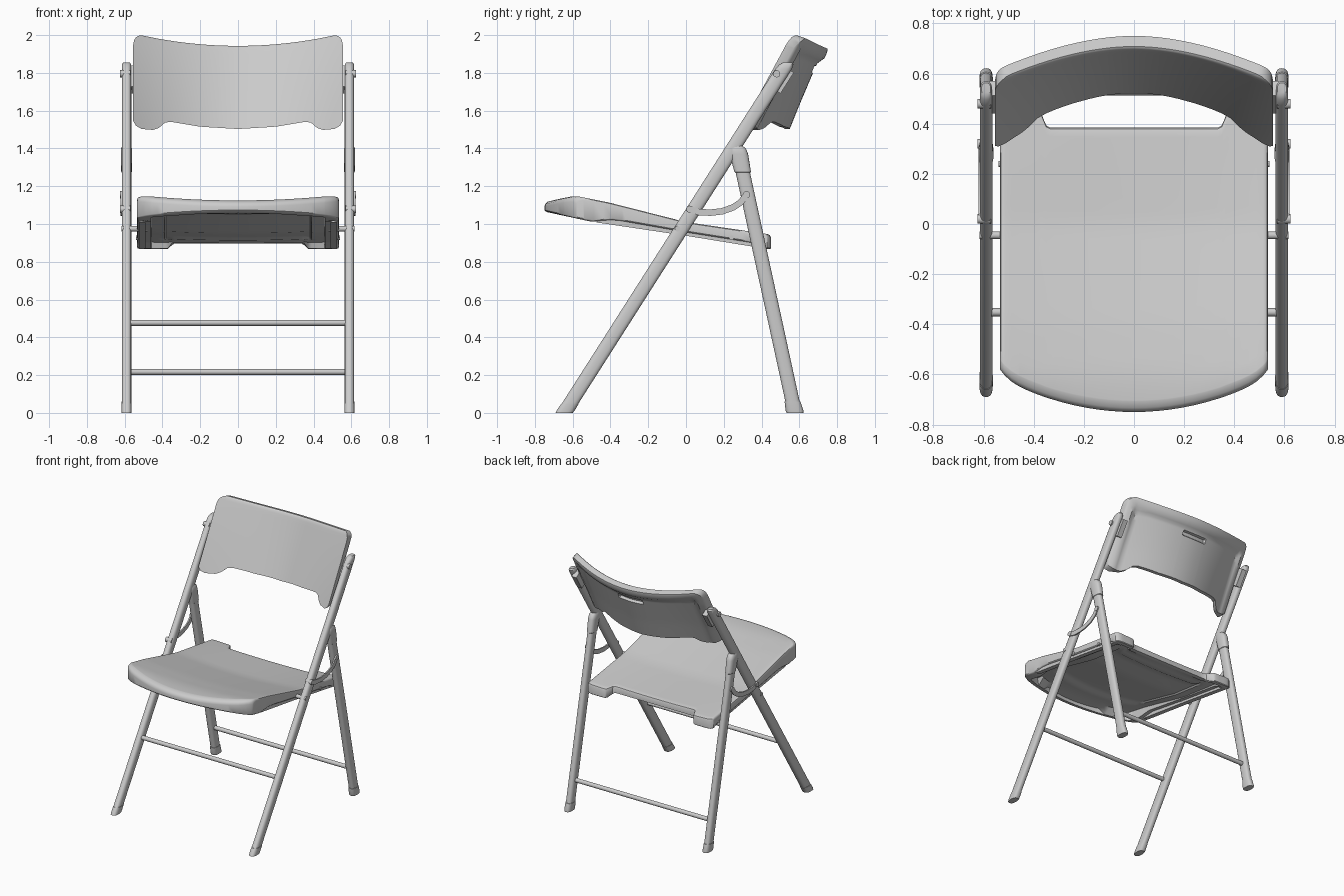
import bpy, bmesh, math
from mathutils import Vector, Matrix

if "Cube" in bpy.data.objects:
    bpy.data.objects.remove(bpy.data.objects["Cube"])

grey = bpy.data.materials.new("chair grey")
grey.use_nodes = True
grey.diffuse_color = (0.6, 0.6, 0.6, 1)
grey.node_tree.nodes["Principled BSDF"].inputs["Base Color"].default_value = (0.6, 0.6, 0.6, 1)


def finish(name, bm, angle=35):
    bmesh.ops.recalc_face_normals(bm, faces=bm.faces)
    me = bpy.data.meshes.new(name)
    bm.to_mesh(me)
    bm.free()
    me.materials.append(grey)
    me.shade_smooth()
    me.set_sharp_from_angle(angle=math.radians(angle))
    ob = bpy.data.objects.new(name, me)
    bpy.context.collection.objects.link(ob)
    return ob


def lerp(a, b, t):
    return a + (b - a) * t


def interp(pts, t):
    """Piecewise linear lookup in (position, value) pairs."""
    for (a, va), (b, vb) in zip(pts, pts[1:]):
        if t <= b:
            return lerp(va, vb, max(0, (t - a) / (b - a)))
    return pts[-1][1]


def rounding(d, r):
    """Drop of a rounded edge at distance d from the rim."""
    d = min(max(d, 0), r)
    return r - math.sqrt(r * r - (r - d) ** 2)


def spread(stops, step):
    """Fill the gaps between grid stops evenly."""
    out = []
    for a, b in zip(stops, stops[1:]):
        n = max(1, math.ceil((b - a) / step))
        out += [lerp(a, b, i / n) for i in range(n)]
    return out + [stops[-1]]


def mirrored(xs):
    return [-x for x in reversed(xs) if x > 0] + xs


def slab(name, us, vs, face, back):
    """Closed panel between two surfaces over the same grid."""
    bm = bmesh.new()
    A, B = ([[bm.verts.new(f(u, v)) for v in vs] for u in us] for f in (face, back))
    n, m = len(us) - 1, len(vs) - 1
    for g in (A, B):
        for i in range(n):
            for j in range(m):
                bm.faces.new((g[i][j], g[i + 1][j], g[i + 1][j + 1], g[i][j + 1]))
    for i in range(n):
        for j in (0, m):
            bm.faces.new((A[i][j], A[i + 1][j], B[i + 1][j], B[i][j]))
    for j in range(m):
        for i in (0, n):
            bm.faces.new((A[i][j], A[i][j + 1], B[i][j + 1], B[i][j]))
    return finish(name, bm)


def skin(name, loops):
    """Join equal point loops into a capped tube."""
    bm = bmesh.new()
    loops = [[bm.verts.new(p) for p in loop] for loop in loops]
    n = len(loops[0])
    for p, q in zip(loops, loops[1:]):
        for i in range(n):
            k = (i + 1) % n
            bm.faces.new((p[i], p[k], q[k], q[i]))
    bm.faces.new(loops[0])
    bm.faces.new(loops[-1])
    return finish(name, bm)


def squared(t):
    return math.copysign(abs(t) ** 0.75, t)


def loft(name, rings, sides=24):
    """Tube through level rounded sections given as (x, y, z, rx, ry)."""
    angles = [math.tau * i / sides for i in range(sides)]
    skin(name, [[(x + rx * squared(math.cos(a)), y + ry * squared(math.sin(a)), z)
                 for a in angles] for x, y, z, rx, ry in rings])


def rod(name, p, q, r, sides=16):
    p, q = Vector(p), Vector(q)
    d = q - p
    bm = bmesh.new()
    M = Matrix.Translation((p + q) / 2) @ d.to_track_quat('Z', 'Y').to_matrix().to_4x4()
    bmesh.ops.create_cone(bm, cap_ends=True, segments=sides, radius1=r, radius2=r,
                          depth=d.length, matrix=M)
    return finish(name, bm)


def strip(name, path, x, width, height):
    """Flat bar following (y, z) points at a given x."""
    loops = []
    for i, (y, z) in enumerate(path):
        a, b = path[max(i - 1, 0)], path[min(i + 1, len(path) - 1)]
        t = Vector((b[0] - a[0], b[1] - a[1])).normalized() * height / 2
        loops.append([(x + sx * width / 2, y - s * t.y, z + s * t.x)
                      for sx, s in ((-1, -1), (1, -1), (1, 1), (-1, 1))])
    skin(name, loops)


# Seat: dished moulding with bowed front, rear notch and deep side rims
HALF = 0.534
SEAT_Z = [(-0.75, 1.162), (-0.6, 1.155), (-0.4, 1.114), (0, 1.012), (0.45, 0.945)]
LIP_Z = [(-0.75, 1.066), (-0.5, 1.012), (-0.38, 1.022), (0, 0.955), (0.38, 0.895), (0.4, 0.872), (0.45, 0.864)]


def seat_place(x, v):
    s = abs(x) / HALF
    front = -0.75 + 0.135 * s * s + 0.035 * s ** 16
    rear = interp([(0, 0.385), (0.335, 0.385), (0.35, 0.393), (0.37, 0.44), (0.385, 0.45),
                   (0.51, 0.45), (HALF, 0.43)], abs(x))
    y = lerp(front, rear, v)
    edge = min(HALF - abs(x), rear - y)
    z = interp(SEAT_Z, y) - 0.035 * (1 - s * s) * interp([(-0.6, 1), (0, 0.8), (0.385, 0.35)], y)
    z -= rounding(edge, 0.015) + 0.7 * rounding(y - front, 0.05)
    return y, z, min(edge, y - front)


def seat_top(x, v):
    y, z, _ = seat_place(x, v)
    return x, y, z


def seat_under(x, v):
    y, z, edge = seat_place(x, v)
    under = z - 0.045
    if edge < 0.045 or abs(x) > HALF - 0.075:
        under = min(z - 0.01, interp(LIP_Z, y) + 0.4 * rounding(edge, 0.02))
    elif abs(x) < 0.385 and 0.25 < v < 0.86:
        under = z - 0.035
    return x, y, under


seat_x = spread([0, 0.335, 0.35, 0.37, 0.38, 0.39, 0.457, 0.461, 0.515, 0.525, 0.531, HALF], 0.05)
seat_v = spread([0, 0.004, 0.015, 0.037, 0.041, 0.24, 0.26, 0.85, 0.87, 0.957, 0.965, 0.985, 0.995, 1], 0.05)
slab("seat", mirrored(seat_x), seat_v, seat_top, seat_under)

# Backrest: curved, tilted panel with a rear rim, lower tabs and a hand grip
BACK = 0.555
BACK_LOW = [(0, 1.503), (0.2, 1.515), (0.35, 1.54), (0.385, 1.538), (0.42, 1.508),
            (0.45, 1.498), (0.51, 1.503), (0.54, 1.52), (BACK, 1.545)]


def rest_place(x, v):
    s = abs(x) / BACK
    low = interp(BACK_LOW, abs(x))
    top = 1.943 + 0.066 * s * s
    z = lerp(low, top - 1.2 * rounding(BACK - abs(x), 0.05), v)
    h = z - 1.5
    y = lerp(0.52 + 0.405 * h, 0.287 + 0.54 * h, s ** 1.9) + 0.6 * rounding(top - z, 0.015)
    return y, z, min(BACK - abs(x), top - z)


def rest_front(x, v):
    y, z, _ = rest_place(x, v)
    return x, y, z


def rest_rear(x, v):
    y, z, rim = rest_place(x, v)
    depth = interp([(0.045, 0.054), (0.085, 0.028)], rim) - 0.6 * rounding(rim, 0.02)
    if abs(x) < 0.1 and 0.7 < v < 0.77:
        depth = 0.01
    return x, y + depth, z - 0.35 * depth * interp([(0.3, 0), (0.8, 1)], v)


rest_x = spread([0, 0.096, 0.104, 0.35, 0.385, 0.42, 0.45, 0.47, 0.49, 0.51, 0.528, 0.54, 0.55, BACK], 0.04)
rest_v = spread([0, 0.69, 0.71, 0.76, 0.78, 0.81, 0.85, 0.89, 0.95, 0.98, 0.993, 1], 0.07)
slab("backrest", mirrored(rest_x), rest_v, rest_front, rest_rear)

# Cross bars between the legs
LEG_X = 0.59


def front_y(z):
    return -0.645 + z * 0.638


def rear_y(z):
    return 0.577 - z * 0.217


rod("front_crossbar", (-LEG_X, -0.352, 0.477), (LEG_X, -0.352, 0.477), 0.016)
rod("rear_crossbar", (-LEG_X, rear_y(0.22), 0.217), (LEG_X, rear_y(0.22), 0.217), 0.016)

for side, label in ((1, "left"), (-1, "right")):
    X = side * LEG_X

    def leg(name, line, levels):
        loft(label + "_" + name, [(X, line(z), z, rx, ry) for z, rx, ry in levels])

    # Oval legs with rubber feet and a socket joining the rear leg
    leg("front_leg", front_y, [(0.03, 0.025, 0.044), (1.82, 0.025, 0.044), (1.845, 0.024, 0.037), (1.855, 0.018, 0.024)])
    leg("rear_leg", rear_y, [(0.03, 0.025, 0.038), (1.3, 0.025, 0.038)])
    leg("front_foot", front_y, [(0, 0.026, 0.045), (0.012, 0.027, 0.048), (0.05, 0.027, 0.046), (0.052, 0.022, 0.04)])
    leg("rear_foot", rear_y, [(0, 0.026, 0.044), (0.012, 0.027, 0.047), (0.06, 0.027, 0.042), (0.062, 0.022, 0.035)])
    leg("rear_leg_socket", rear_y, [(1.27, 0.023, 0.036), (1.275, 0.028, 0.044), (1.37, 0.03, 0.049),
                                    (1.4, 0.029, 0.044), (1.413, 0.022, 0.03)])

    # Curved folding link on the outside
    link = [(0.02, 1.078), (0.07, 1.063), (0.13, 1.06), (0.19, 1.067), (0.25, 1.088), (0.29, 1.115), (0.32, 1.155)]
    strip(label + "_folding_link", link, side * 0.616, 0.01, 0.034)

    # Steel rail and pivots under the seat edge
    strip(label + "_seat_rail", [(-0.47, 1.027), (0, 0.957), (0.43, 0.887)], side * 0.507, 0.035, 0.038)
    rod(label + "_seat_pivot", (side * 0.48, -0.045, 0.975), (side * 0.617, -0.045, 0.975), 0.015)
    rod(label + "_seat_slider", (side * 0.49, 0.24, 0.927), (side * 0.54, 0.24, 0.927), 0.012)

    # Backrest bracket along the leg
    strip(label + "_backrest_bracket", [(front_y(z) + 0.025, z) for z in (1.71, 1.82)], side * 0.557, 0.04, 0.07)

    # Rivets on the outside of the legs
    for i, (y, z) in enumerate([link[0], link[-1], (0.48, 1.795)]):
        rod(f"{label}_rivet_{i + 1}", (side * 0.57, y, z), (side * 0.624, y, z), 0.019)
